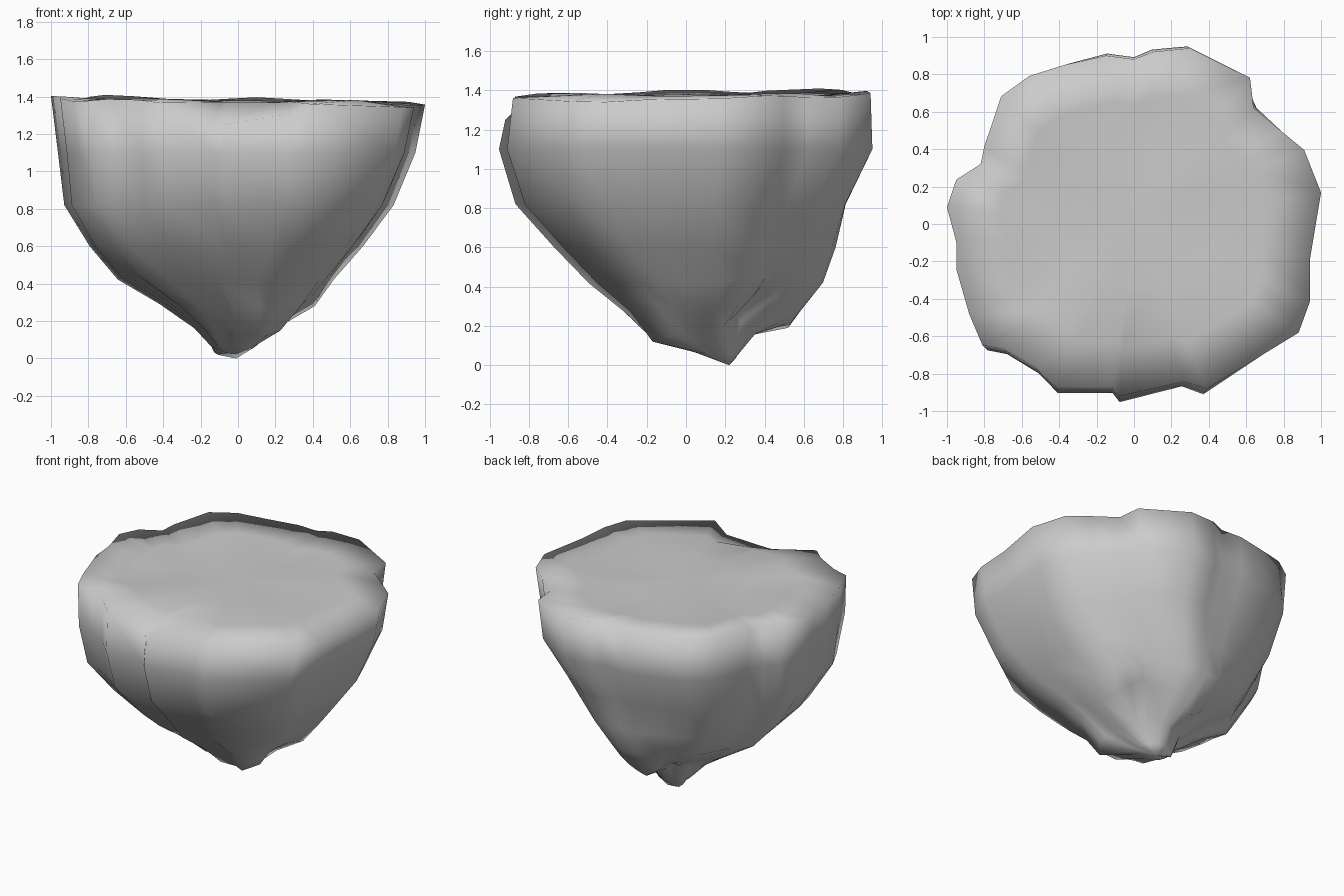
import bpy, bmesh, math, random
from mathutils import Vector

if "Cube" in bpy.data.objects:
    bpy.data.objects.remove(bpy.data.objects["Cube"])

random.seed(4)

# Plan outline of the boulder, anticlockwise from the right side
OUTLINE = [(1.0, .17), (.91, .40), (.79, .50), (.70, .63), (.62, .79), (.30, .95),
           (.10, .93), (0, .89), (-.15, .91), (-.37, .86), (-.56, .80), (-.71, .69),
           (-.80, .42), (-.86, .30), (-.95, .24), (-1.0, .09), (-.95, -.10),
           (-.95, -.25), (-.88, -.50), (-.81, -.67), (-.70, -.69), (-.53, -.79),
           (-.42, -.90), (-.12, -.90), (-.08, -.95), (.27, -.87), (.39, -.91),
           (.88, -.60), (.94, -.43), (.94, -.20)]

# Height, left, right, front and back reach, roundness, groove strength
LEVELS = [(1.375, 1.0, 1.0, .92, .94, 0, 0),
          (1.10, .96, .95, .95, .95, 0, .1),
          (.82, .92, .84, .86, .82, .2, .4),
          (.60, .78, .68, .66, .76, .4, .7),
          (.43, .63, .53, .48, .69, .6, 1),
          (.29, .40, .41, .31, .57, .7, 1),
          (.17, .23, .22, .18, .35, .8, .9),
          (.06, .14, .09, -.06, .27, 1, 0)]

# Grooves (and one swelling) on the underside: direction in degrees, depth, width
GROOVES = [(45, .13, 13), (-18, .06, 12), (118, .04, 12), (225, -.10, 22)]

N = len(OUTLINE)
bm = bmesh.new()
bumps = [random.uniform(-1, 1) for _ in range(N)]


def ring_point(i, level):
    z, left, right, front, back, rnd, groove = level
    x, y = OUTLINE[i]
    y /= .95
    a = math.atan2(y, x)
    x += (math.cos(a) - x) * rnd
    y += (math.sin(a) - y) * rnd
    cut = 0
    for deg, depth, width in GROOVES:
        d = (math.degrees(a) - deg + 180) % 360 - 180
        cut += groove * depth * math.exp(-(d / width) ** 2)
    s = 1 + groove * .03 * bumps[i] - cut
    if z < .4:
        z += .8 * max(cut, 0)
    cx, cy = (right - left) / 2, (back - front) / 2
    if rnd < .5:
        return (x * (right if x > 0 else left) * s,
                y * (back if y > 0 else front) * s, z)
    return (cx + x * (right + left) / 2 * s, cy + y * (back + front) / 2 * s, z)


rings = []
for k, level in enumerate(LEVELS):
    ring = []
    for i in range(N):
        x, y, z = ring_point(i, level)
        if k == 0:      # uneven rim that dips at the middle of the front
            z += .01 * math.sin(i * 1.3) + .015 * y - .02 * x
            if 23 <= i <= 25:
                z -= .11 - .05 * abs(i - 24)
            if i == 13:     # notch on the left
                x, y = -.82, .32
            if i == 3:      # inset at the back right
                x, y = .64, .62
        elif 3 < k < 7:
            z += .02 * bumps[(i + 5) % N]
        ring.append(bm.verts.new((x, y, z)))
    rings.append(ring)

# Side skin
for a, b in zip(rings, rings[1:]):
    for i in range(N):
        j = (i + 1) % N
        bm.faces.new((a[i], b[i], b[j], a[j]))

# Gently uneven top
prev = rings[0]
for s in (.72, .38):
    ring = []
    for v in rings[0]:
        z = 1.375 + .012 * math.sin(v.co.x * s * 7 + 1) * math.cos(v.co.y * s * 6)
        ring.append(bm.verts.new((v.co.x * s, v.co.y * s, z)))
    for i in range(N):
        j = (i + 1) % N
        bm.faces.new((prev[i], prev[j], ring[j], ring[i]))
    prev = ring
centre = bm.verts.new((0, 0, 1.38))
tip = bm.verts.new((-.01, .22, 0))
for i in range(N):
    j = (i + 1) % N
    bm.faces.new((prev[i], prev[j], centre))
    bm.faces.new((rings[-1][j], rings[-1][i], tip))

# Blunt spurs hanging below (front right, back, right, left) and low bumps on the rim
for k, spur in ((6, (.15, -.17, .12)), (5, (-.05, .52, .19)), (5, (.41, .15, .28)),
                (5, (-.42, .12, .31)), (7, (-.11, .24, .02))):
    spur = Vector(spur)
    near = min(range(N), key=lambda i: (rings[k][i].co - spur).length)
    move = spur - rings[k][near].co
    for step, w in ((-2, .25), (-1, .65), (0, 1), (1, .65), (2, .25)):
        rings[k][(near + step) % N].co += move * w

bmesh.ops.recalc_face_normals(bm, faces=bm.faces)
for f in bm.faces:
    f.smooth = True
mesh = bpy.data.meshes.new("boulder")
bm.to_mesh(mesh)
bm.free()
rock = bpy.data.objects.new("boulder", mesh)
bpy.context.collection.objects.link(rock)
